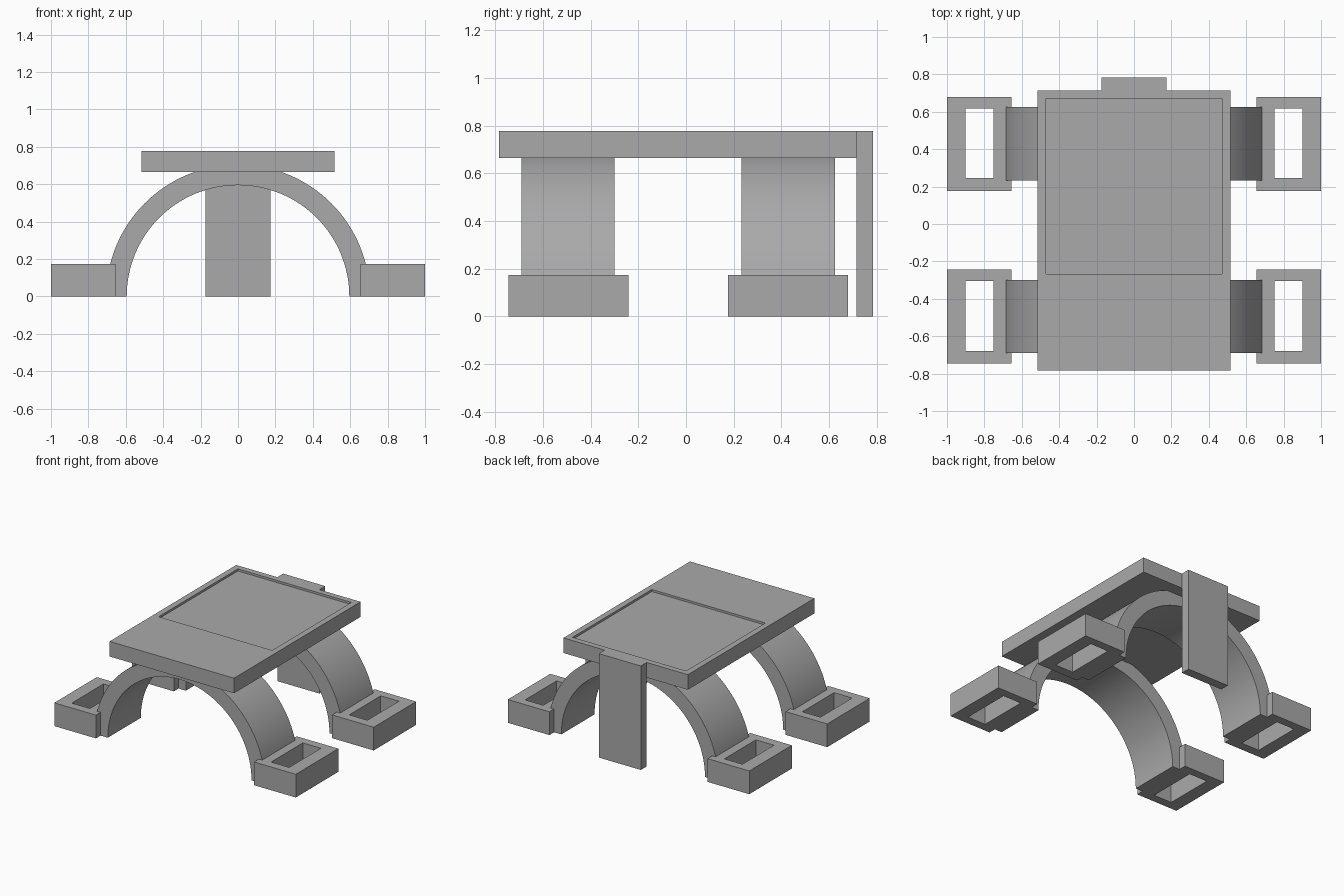
import bpy, bmesh
from math import sin, cos, pi, radians

cube = bpy.data.objects.get("Cube")
if cube:
    bpy.data.objects.remove(cube, do_unlink=True)

GREY = (0.4, 0.4, 0.4, 1)
grey = bpy.data.materials.new("plain grey")
grey.use_nodes = True
grey.diffuse_color = GREY
grey.node_tree.nodes["Principled BSDF"].inputs["Base Color"].default_value = GREY


def finish(bm, name):
    bmesh.ops.recalc_face_normals(bm, faces=bm.faces)
    mesh = bpy.data.meshes.new(name)
    bm.to_mesh(mesh)
    bm.free()
    mesh.materials.append(grey)
    obj = bpy.data.objects.new(name, mesh)
    bpy.context.collection.objects.link(obj)
    return obj


def add_box(bm, x, y, z):
    """Box from three (low, high) ranges."""
    verts = bmesh.ops.create_cube(bm, size=1)["verts"]
    for v in verts:
        v.co = [lo if c < 0 else hi for c, (lo, hi) in zip(v.co, (x, y, z))]


def box(name, x, y, z):
    bm = bmesh.new()
    add_box(bm, x, y, z)
    return finish(bm, name)


def cut(obj, x, y, z):
    """Cut a box-shaped opening out of an object."""
    cutter = box(obj.name + "_cutter", x, y, z)
    cutter.hide_render = True
    mod = obj.modifiers.new("opening", 'BOOLEAN')
    mod.operation = 'DIFFERENCE'
    mod.solver = 'EXACT'
    mod.object = cutter
    bpy.context.view_layer.objects.active = obj
    bpy.ops.object.modifier_apply(modifier=mod.name)
    bpy.data.objects.remove(cutter, do_unlink=True)


def arch(name, y, inner=0.595, outer=0.705, steps=64):
    """Half ring standing on the ground, extruded along y."""
    bm = bmesh.new()
    rings = []
    for i in range(steps + 1):
        a = pi * i / steps
        rings.append([bm.verts.new((r * cos(a), d, r * sin(a)))
                      for r, d in ((inner, y[0]), (outer, y[0]), (outer, y[1]), (inner, y[1]))])
    for a, b in zip(rings, rings[1:]):
        for k in range(4):
            n = (k + 1) % 4
            bm.faces.new((a[k], a[n], b[n], b[k]))
    bm.faces.new(rings[0])
    bm.faces.new(rings[-1])
    obj = finish(bm, name)
    bpy.ops.object.select_all(action='DESELECT')
    obj.select_set(True)
    bpy.context.view_layer.objects.active = obj
    bpy.ops.object.shade_smooth_by_angle(angle=radians(30))


# Top plate with a shallow tray sunk into it
plate = box("top_plate", (-0.515, 0.515), (-0.783, 0.714), (0.665, 0.778))
cut(plate, (-0.47, 0.47), (-0.267, 0.67), (0.762, 0.9))

# Upright post at the back
box("back_post", (-0.174, 0.174), (0.714, 0.783), (0, 0.778))

# Two arches, each ending in a pair of hollow feet
for place, arch_y, foot_y, hole_y in (
        ("front", (-0.69, -0.30), (-0.745, -0.242), (-0.68, -0.305)),
        ("back", (0.232, 0.625), (0.177, 0.68), (0.245, 0.617))):
    arch(place + "_arch", arch_y)
    for side, s in (("left", 1), ("right", -1)):
        foot = box(f"{place}_{side}_foot", sorted((s * 0.655, s)), foot_y, (0, 0.174))
        cut(foot, sorted((s * 0.75, s * 0.9)), hole_y, (-0.1, 0.3))
